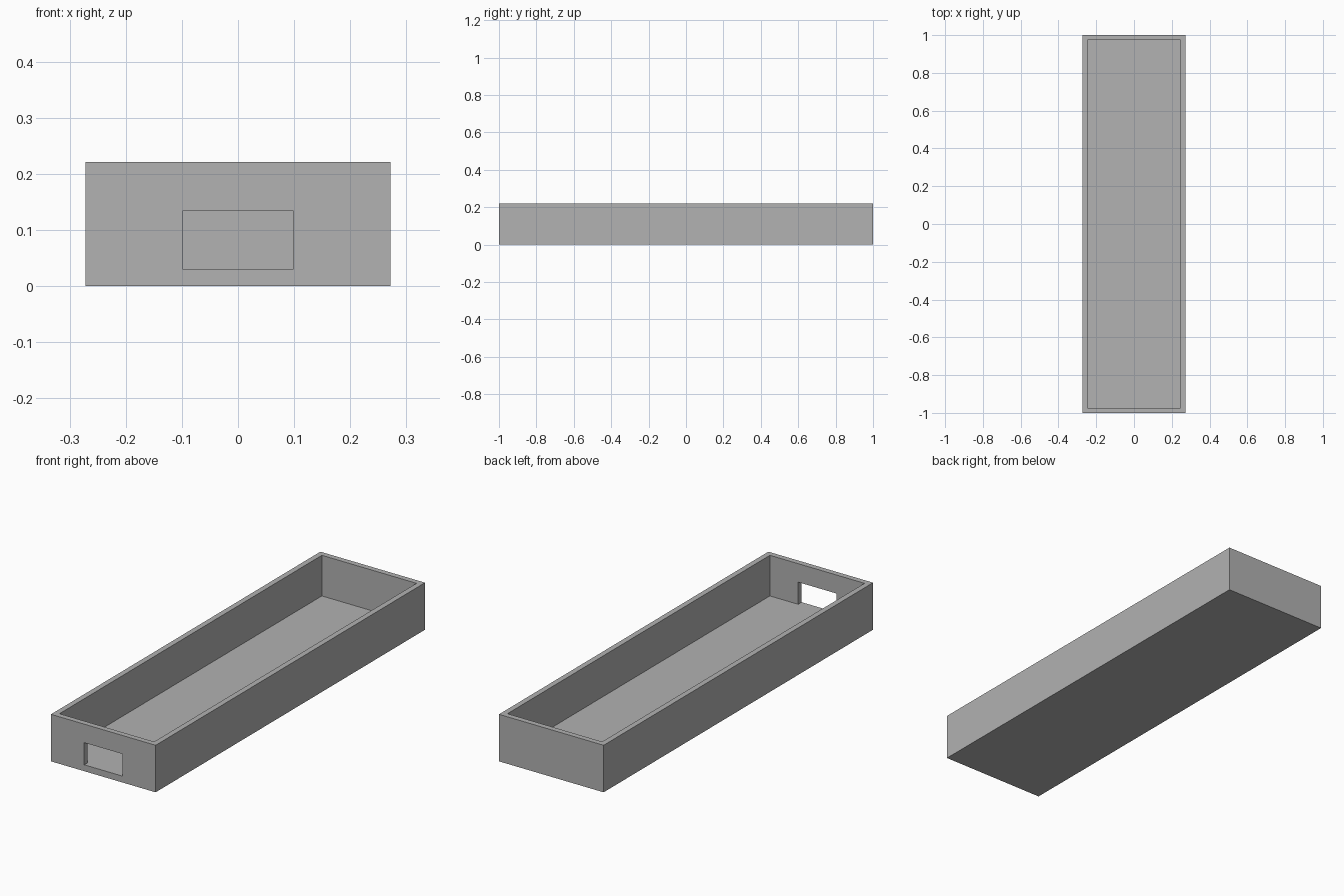
import bpy
from mathutils import Vector

if "Cube" in bpy.data.objects:
    bpy.data.objects.remove(bpy.data.objects["Cube"], do_unlink=True)

HALF_WIDTH, HALF_LENGTH, HEIGHT = 0.272, 1.0, 0.221
WALL, FLOOR = 0.026, 0.03
SLOT_HALF_WIDTH, SLOT_TOP = 0.099, 0.134


def box(name, low, high):
    """Add a box spanning two opposite corners."""
    low, high = Vector(low), Vector(high)
    bpy.ops.mesh.primitive_cube_add(size=1, location=(low + high) / 2)
    obj = bpy.context.object
    obj.name = name
    obj.scale = high - low
    bpy.ops.object.transform_apply(location=True, rotation=False, scale=True)
    return obj


def cut(target, cutter):
    """Subtract the cutter from the target and discard the cutter."""
    cutter.hide_render = True
    mod = target.modifiers.new("cut", "BOOLEAN")
    mod.operation, mod.solver, mod.object = "DIFFERENCE", "EXACT", cutter
    bpy.context.view_layer.objects.active = target
    bpy.ops.object.modifier_apply(modifier=mod.name)
    bpy.data.objects.remove(cutter, do_unlink=True)


# Plain grey material
grey = bpy.data.materials.new("plain grey")
grey.use_nodes = True
colour = (0.445, 0.445, 0.445, 1)
grey.diffuse_color = colour
grey.node_tree.nodes["Principled BSDF"].inputs["Base Color"].default_value = colour

# Long open tray
tray = box("tray", (-HALF_WIDTH, -HALF_LENGTH, 0), (HALF_WIDTH, HALF_LENGTH, HEIGHT))
tray.data.materials.append(grey)

# Hollow interior, open at the top
inner_x, inner_y = HALF_WIDTH - WALL, HALF_LENGTH - WALL
cut(tray, box("cavity_cutter", (-inner_x, -inner_y, FLOOR), (inner_x, inner_y, HEIGHT + 0.1)))

# Slot through the front wall, level with the floor
cut(tray, box("slot_cutter", (-SLOT_HALF_WIDTH, -HALF_LENGTH - 0.1, FLOOR),
              (SLOT_HALF_WIDTH, -inner_y + 0.05, SLOT_TOP)))
